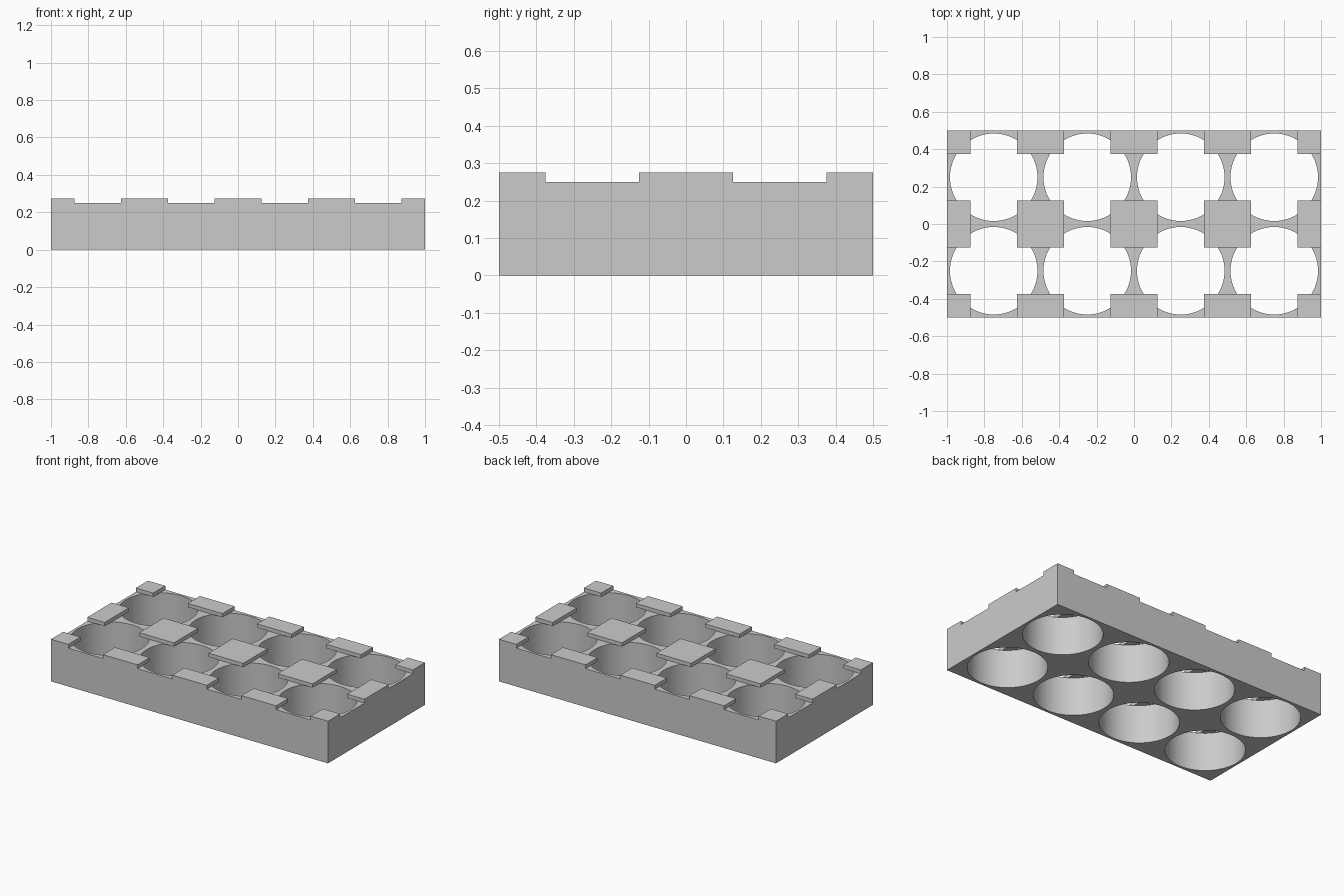
import bpy, bmesh, math
from mathutils import Vector

cube = bpy.data.objects.get("Cube")
if cube:
    bpy.data.objects.remove(cube, do_unlink=True)

LENGTH, WIDTH = 2.0, 1.0
CELL = 0.5            # spacing of the holes
RADIUS = 0.234        # hole radius
BODY_H, PAD_H = 0.25, 0.025
PAD_HALF = 0.125
SEGMENTS = 64

grey = bpy.data.materials.new("grey")
grey.use_nodes = True
grey.diffuse_color = (0.6, 0.6, 0.6, 1)
grey.node_tree.nodes["Principled BSDF"].inputs["Base Color"].default_value = (0.6, 0.6, 0.6, 1)


def add_object(name, bm):
    mesh = bpy.data.meshes.new(name)
    bmesh.ops.recalc_face_normals(bm, faces=bm.faces[:])
    bm.to_mesh(mesh)
    bm.free()
    mesh.materials.append(grey)
    obj = bpy.data.objects.new(name, mesh)
    bpy.context.collection.objects.link(obj)
    return obj


def add_tile(bm, cx, cy):
    """Flat square tile with a round hole."""
    inner, outer = [], []
    for i in range(SEGMENTS):
        a = 2 * math.pi * i / SEGMENTS
        d = Vector((math.cos(a), math.sin(a), 0))
        centre = Vector((cx, cy, 0))
        reach = CELL / 2 / max(abs(d.x), abs(d.y))
        inner.append(bm.verts.new(centre + d * RADIUS))
        outer.append(bm.verts.new(centre + d * reach))
    for i in range(SEGMENTS):
        j = (i + 1) % SEGMENTS
        bm.faces.new((inner[i], outer[i], outer[j], inner[j]))


# Block: tiled plate with eight holes, raised to full height
bm = bmesh.new()
for ix in range(4):
    for iy in range(2):
        add_tile(bm, (ix - 1.5) * CELL, (iy - 0.5) * CELL)
bmesh.ops.remove_doubles(bm, verts=bm.verts[:], dist=0.0001)
raised = bmesh.ops.extrude_face_region(bm, geom=bm.faces[:], use_keep_orig=True)
top = [v for v in raised["geom"] if isinstance(v, bmesh.types.BMVert)]
bmesh.ops.translate(bm, verts=top, vec=(0, 0, BODY_H))
block = add_object("block", bm)
bpy.context.view_layer.objects.active = block
block.select_set(True)
bpy.ops.object.shade_smooth_by_angle(angle=math.radians(30))

# Raised pads at every tile corner, trimmed to the block outline
bm = bmesh.new()
for ix in range(-2, 3):
    for iy in range(-1, 2):
        x0 = max(ix * CELL - PAD_HALF, -LENGTH / 2)
        x1 = min(ix * CELL + PAD_HALF, LENGTH / 2)
        y0 = max(iy * CELL - PAD_HALF, -WIDTH / 2)
        y1 = min(iy * CELL + PAD_HALF, WIDTH / 2)
        verts = bmesh.ops.create_cube(bm, size=1)["verts"]
        bmesh.ops.scale(bm, verts=verts, vec=(x1 - x0, y1 - y0, PAD_H))
        bmesh.ops.translate(bm, verts=verts,
                            vec=((x0 + x1) / 2, (y0 + y1) / 2, BODY_H + PAD_H / 2))
add_object("raised_pads", bm)
